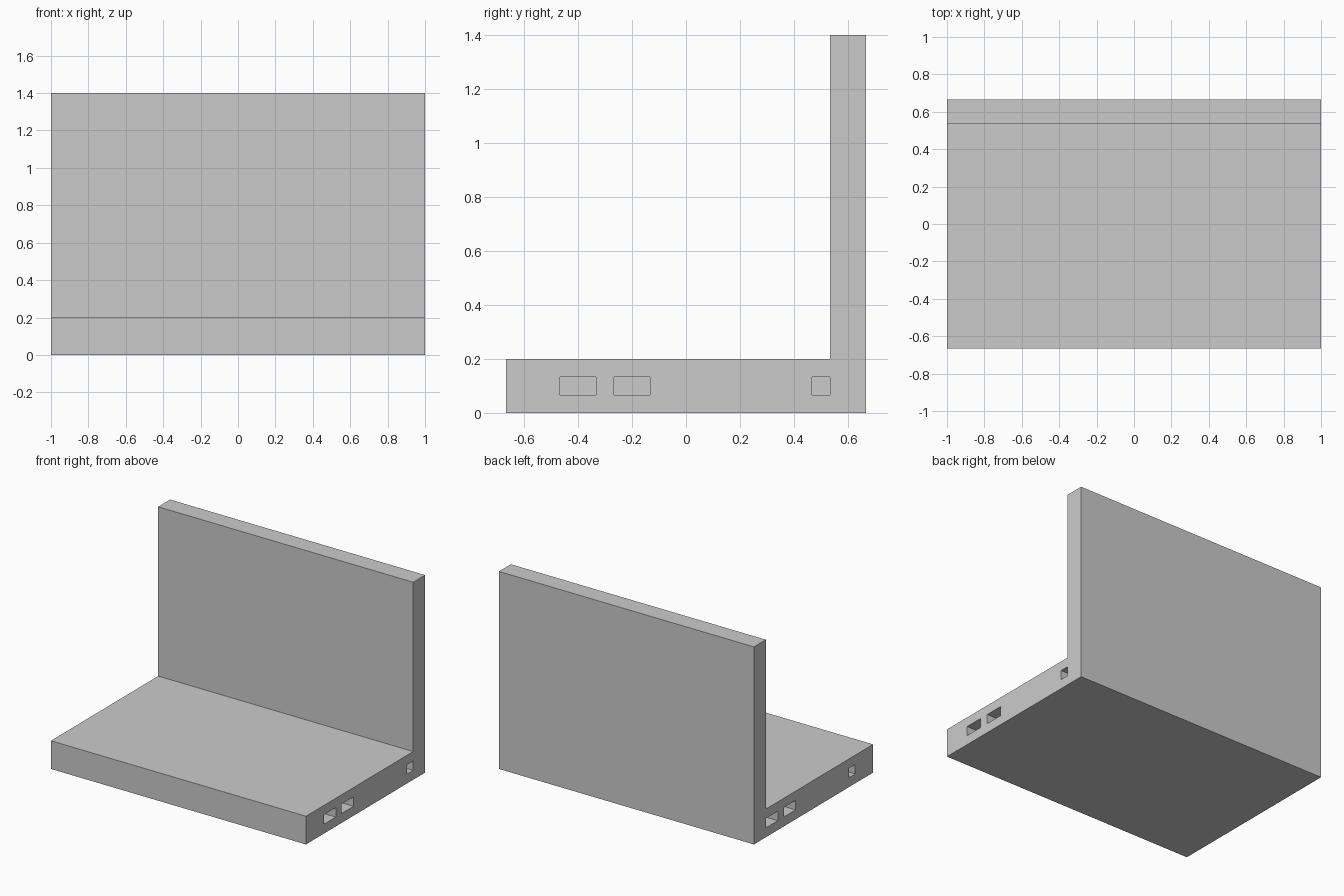
import bpy, bmesh

if "Cube" in bpy.data.objects:
    bpy.data.objects.remove(bpy.data.objects["Cube"])

U = 2 / 30  # grid unit of the model


# L-shaped body: side profile extruded along x
def build_body():
    profile = [(-10, 0), (10, 0), (10, 21), (8, 21), (8, 3), (-10, 3)]
    bm = bmesh.new()
    face = bm.faces.new([bm.verts.new((-1, y * U, z * U)) for y, z in profile])
    ext = bmesh.ops.extrude_face_region(bm, geom=[face])
    verts = [g for g in ext["geom"] if isinstance(g, bmesh.types.BMVert)]
    bmesh.ops.translate(bm, verts=verts, vec=(2, 0, 0))
    bmesh.ops.recalc_face_normals(bm, faces=bm.faces)
    return to_object(bm, "laptop_body")


def to_object(bm, name):
    mesh = bpy.data.meshes.new(name)
    bm.to_mesh(mesh)
    bm.free()
    obj = bpy.data.objects.new(name, mesh)
    bpy.context.collection.objects.link(obj)
    return obj


# Port recesses: y ranges on the right and left sides
def build_port_cutter(depth=2 * U):
    ports = {1: [(-7, -5), (-4, -2), (7, 8)], -1: [(6, 8), (3, 5), (-7, -6)]}
    bm = bmesh.new()
    for side, ranges in ports.items():
        for y0, y1 in ranges:
            box = bmesh.ops.create_cube(bm, size=1)["verts"]
            bmesh.ops.scale(bm, verts=box, vec=(2 * depth, (y1 - y0) * U, U))
            bmesh.ops.translate(bm, verts=box, vec=(side, (y0 + y1) / 2 * U, 1.5 * U))
    return to_object(bm, "port_cutter")


body = build_body()
cutter = build_port_cutter()
cutter.hide_render = True
cutter.hide_set(True)
cut = body.modifiers.new("port_recesses", "BOOLEAN")
cut.operation = "DIFFERENCE"
cut.solver = "EXACT"
cut.object = cutter
